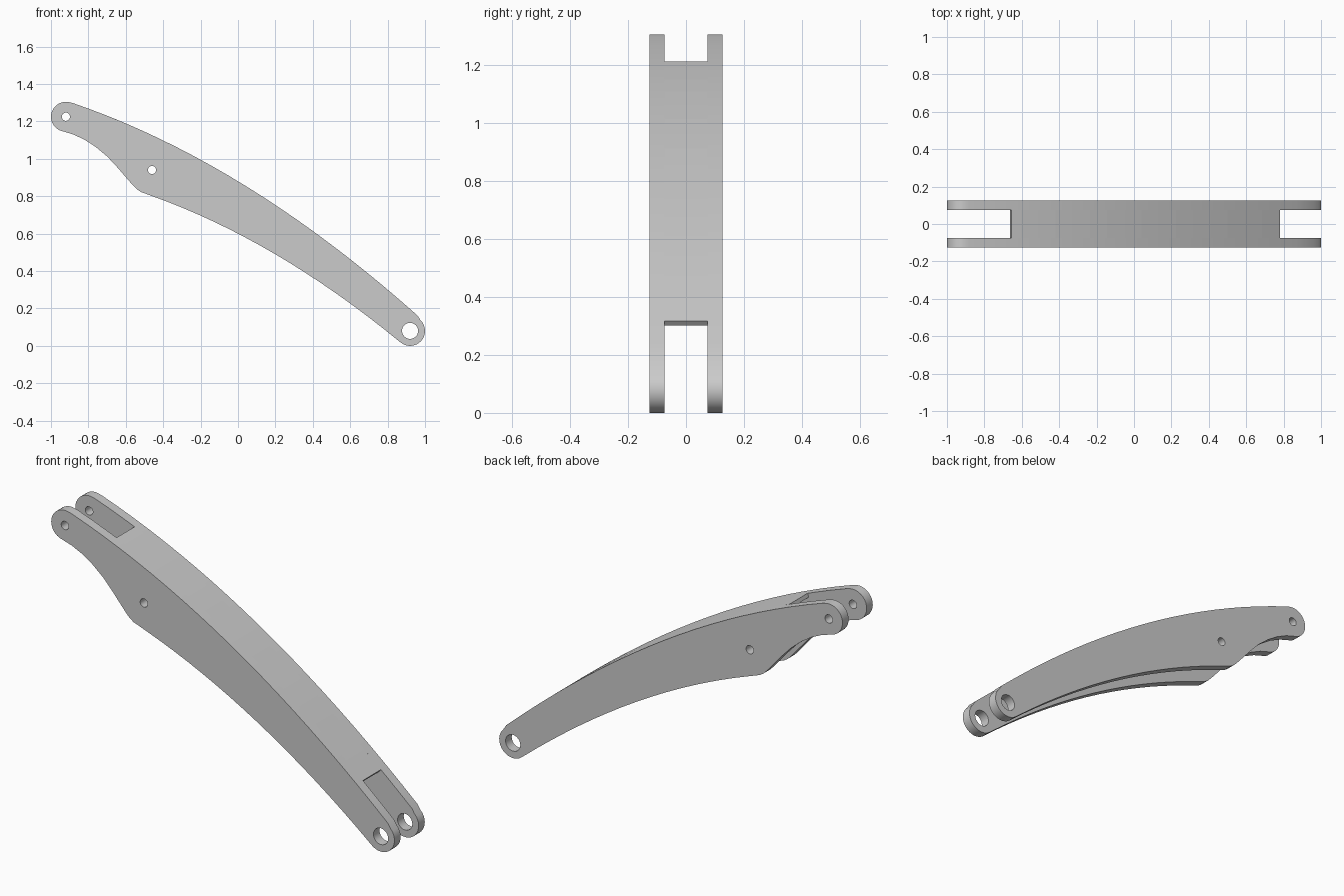
import bpy, bmesh, math

if "Cube" in bpy.data.objects:
    bpy.data.objects.remove(bpy.data.objects["Cube"])

OUT_Y, IN_Y = 0.126, 0.075      # outer and inner faces of the side plates
THICK = 0.02                    # web thickness


def top_z(x):
    return 0.88 - 0.605 * x - 0.149 * x * x


def low_z(x):
    return 0.60 - 0.5175 * x - 0.175 * x * x


def span(a, b, n):
    return [a + (b - a) * i / n for i in range(n + 1)]


def arc(cx, cz, r, a, b, n):
    return [(cx + r * math.cos(math.radians(t)), cz + r * math.sin(math.radians(t)))
            for t in span(a, b, n)]


def add_loop(curve, pts):
    s = curve.splines.new('POLY')
    s.points.add(len(pts) - 1)
    for p, (x, z) in zip(s.points, pts):
        p.co = (x, z, 0, 1)
    s.use_cyclic_u = True


def weld(mesh):
    bm = bmesh.new()
    bm.from_mesh(mesh)
    bmesh.ops.remove_doubles(bm, verts=bm.verts, dist=1e-5)
    bmesh.ops.recalc_face_normals(bm, faces=bm.faces)
    bm.to_mesh(mesh)
    bm.free()


# side plate outline: upper arc, right eye, lower arc, heel, concave throat, left eye
outline = [(x, top_z(x)) for x in span(-0.88, 0.96, 20)]
outline += arc(0.92, 0.08, 0.08, 46, -129, 16)
outline += [(x, low_z(x)) for x in span(0.86, -0.46, 16)]
outline += [(-0.495, 0.814), (-0.52, 0.823), (-0.542, 0.838), (-0.56, 0.856),
            (-0.60, 0.902), (-0.65, 0.960), (-0.70, 1.013), (-0.76, 1.063),
            (-0.82, 1.102), (-0.88, 1.130)]
outline += arc(-0.92, 1.225, 0.08, 246, 73, 16)

# the two side plates with pin holes
for name, y in (("front_side_plate", -1), ("back_side_plate", 1)):
    cu = bpy.data.curves.new(name, 'CURVE')
    cu.dimensions = '2D'
    cu.fill_mode = 'BOTH'
    cu.extrude = (OUT_Y - IN_Y) / 2
    add_loop(cu, outline)
    for cx, cz, r in ((-0.92, 1.225, 0.022), (-0.46, 0.94, 0.022), (0.92, 0.08, 0.043)):
        add_loop(cu, arc(cx, cz, r, 0, 345, 23))
    tmp = bpy.data.objects.new(name + "_outline", cu)
    bpy.context.collection.objects.link(tmp)
    bpy.context.view_layer.update()
    deps = bpy.context.evaluated_depsgraph_get()
    mesh = bpy.data.meshes.new_from_object(tmp.evaluated_get(deps))
    bpy.data.objects.remove(tmp)
    weld(mesh)
    plate = bpy.data.objects.new(name, mesh)
    plate.rotation_euler.x = math.pi / 2
    plate.location.y = y * (OUT_Y + IN_Y) / 2
    bpy.context.collection.objects.link(plate)

# curved top web joining the plates, stopping short of both ends
bm = bmesh.new()
rings = []
knots = [-0.655] + [x for x in span(-0.88, 0.96, 20) if -0.65 < x < 0.775] + [0.78]
for x in knots:
    slope = -0.605 - 0.298 * x
    k = THICK / math.hypot(1, slope)
    z = top_z(x)
    rings.append([bm.verts.new(c) for c in (
        (x, -IN_Y, z), (x, IN_Y, z),
        (x + slope * k, IN_Y, z - k), (x + slope * k, -IN_Y, z - k))])
for a, b in zip(rings, rings[1:]):
    for i in range(4):
        j = (i + 1) % 4
        bm.faces.new((a[i], a[j], b[j], b[i]))
bm.faces.new(rings[0])
bm.faces.new(rings[-1])
bmesh.ops.recalc_face_normals(bm, faces=bm.faces)
me = bpy.data.meshes.new("top_web")
bm.to_mesh(me)
bm.free()
bpy.context.collection.objects.link(bpy.data.objects.new("top_web", me))
